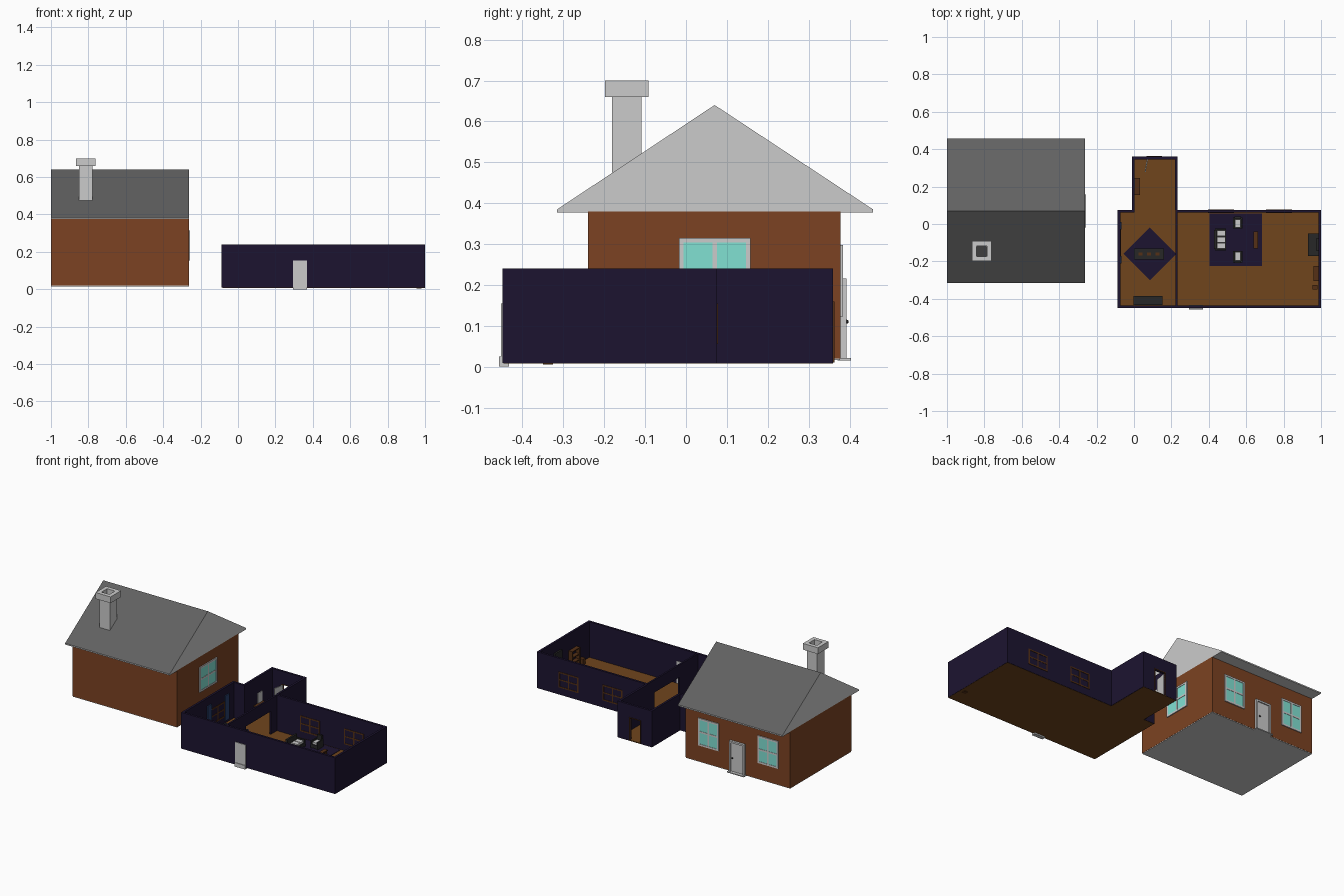
import bpy, bmesh, math
from mathutils import Matrix, Vector

if "Cube" in bpy.data.objects:
    bpy.data.objects.remove(bpy.data.objects["Cube"])


def mat(name, c):
    m = bpy.data.materials.new(name)
    m.diffuse_color = (*c, 1)
    m.use_nodes = True
    m.node_tree.nodes["Principled BSDF"].inputs["Base Color"].default_value = m.diffuse_color
    return m


BRICK = mat("brick", (.2, .055, .016))
SLATE = mat("slate", (.12, .12, .12))
GLASS = mat("teal_glass", (.22, .75, .65))
NAVY = mat("navy", (.012, .007, .03))
WOOD = mat("floor_wood", (.16, .06, .012))
TIMBER = mat("dark_timber", (.09, .03, .008))
DARK = mat("charcoal", (.02, .02, .02))
BLUE = mat("curtain_blue", (.02, .05, .15))


def finish(name, bm, m=None):
    me = bpy.data.meshes.new(name)
    bmesh.ops.recalc_face_normals(bm, faces=bm.faces)
    bm.to_mesh(me)
    bm.free()
    ob = bpy.data.objects.new(name, me)
    bpy.context.collection.objects.link(ob)
    if m:
        me.materials.append(m)
    return ob


def boxes(name, dims, m=None, M=Matrix()):
    """One object made of (x0, x1, y0, y1, z0, z1) boxes, moved by M."""
    bm = bmesh.new()
    for x0, x1, y0, y1, z0, z1 in dims:
        T = (Matrix.Translation(((x0 + x1) / 2, (y0 + y1) / 2, (z0 + z1) / 2))
             @ Matrix.Diagonal((x1 - x0, y1 - y0, z1 - z0, 1)))
        bmesh.ops.create_cube(bm, size=1, matrix=M @ T)
    return finish(name, bm, m)


def place(x, y, z=0, deg=0):
    return Matrix.Translation((x, y, z)) @ Matrix.Rotation(math.radians(deg), 4, 'Z')


def window(name, M, w, h, d, f, frame, glass):
    """Four-pane window, centred, local y is the wall normal."""
    a, b, t = w / 2, h / 2, f / 2
    boxes(name + "_frame", [(-a, -a + f, -d, d, -b, b), (a - f, a, -d, d, -b, b),
                            (-a + f, a - f, -d, d, b - f, b), (-a + f, a - f, -d, d, -b, -b + f),
                            (-t, t, -d, d, -b + f, b - f), (-a + f, a - f, -d * .9, d * .9, -t, t)], frame, M)
    boxes(name + "_panes", [(-a + f / 2, a - f / 2, -d * .6, d * .6, -b + f / 2, b - f / 2)], glass, M)


# Brick house body
boxes("house_walls", [(-1, -.262, -.24, .378, .02, .38)], BRICK)
boxes("house_base", [(-.999, -.263, -.239, .377, .016, .02)])

# Gabled roof: light ends, slate slopes
bm = bmesh.new()
prof = [(-.315, .377), (.457, .377), (.457, .385), (.07, .64), (-.315, .385)]
f = bm.faces.new([bm.verts.new((-1, y, z)) for y, z in prof])
g = bmesh.ops.extrude_face_region(bm, geom=[f])
bmesh.ops.translate(bm, vec=(.738, 0, 0), verts=[v for v in g['geom'] if isinstance(v, bmesh.types.BMVert)])
roof = finish("roof", bm)
roof.data.materials.append(None)
roof.data.materials.append(SLATE)
for p in roof.data.polygons:
    if p.normal.z > .3:
        p.material_index = 1


# Hollow chimney stack and cap
def tube(name, cx, cy, r, hole, z0, z1):
    boxes(name, [(cx - r, cx - hole, cy - r, cy + r, z0, z1), (cx + hole, cx + r, cy - r, cy + r, z0, z1),
                 (cx - hole, cx + hole, cy - r, cy - hole, z0, z1),
                 (cx - hole, cx + hole, cy + hole, cy + r, z0, z1)])


tube("chimney_stack", -.814, -.145, .036, .025, .475, .66)
tube("chimney_cap", -.814, -.145, .053, .028, .66, .7)

# House windows
window("side_window", place(-.262, .07, .235, 90), .175, .16, .006, .011, None, GLASS)
for i, x in enumerate((-.425, -.845)):
    window(f"back_window_{i}", place(x, .378, .21), .145, .175, .006, .011, None, GLASS)

# House door with casing, step and knob
boxes("house_door", [(-.672, -.588, .37, .385, .022, .205)])
boxes("house_door_casing", [(-.683, -.672, .37, .392, .02, .216), (-.588, -.577, .37, .392, .02, .216),
                            (-.672, -.588, .37, .392, .205, .216)])
boxes("house_door_step", [(-.69, -.57, .37, .403, .015, .021)])
bm = bmesh.new()
bmesh.ops.create_uvsphere(bm, u_segments=10, v_segments=6, radius=.005, matrix=place(-.602, .393, .11))
finish("house_door_knob", bm, DARK)

# Open-topped interior: floor and walls
T, Z0, Z1 = .014, .009, .24
boxes("interior_floor", [(-.084, .999, -.446, .074, .008, .013), (-.009, .229, .074, .359, .008, .013)], WOOD)
boxes("interior_walls", [
    (-.087, 1, -.449, -.449 + T, Z0, Z1), (1 - T, 1, -.435, .076, Z0, Z1),
    (-.087, -.087 + T, -.435, .076, Z0, Z1), (-.073, -.012 + T, .076 - T, .076, Z0, Z1),
    (.222, 1 - T, .076 - T, .076, Z0, Z1),
    (-.012, -.012 + T, .076, .36, Z0, Z1), (.232 - T, .232, .076, .36, Z0, Z1),
    # hall end wall around its doorway
    (.002, .07, .36 - T, .36, Z0, Z1), (.145, .218, .36 - T, .36, Z0, Z1), (.07, .145, .36 - T, .36, .155, Z1),
    # room divider around its opening
    (.221, .232, -.435, -.25, Z0, Z1), (.221, .232, 0, .062, Z0, Z1), (.221, .232, -.25, 0, .16, Z1)], NAVY)
boxes("front_door", [(.295, .37, -.453, -.433, .01, .155)])
boxes("front_door_sill", [(.295, .37, -.457, -.433, 0, .025)])
boxes("hall_door", [(0, .07, -.003, .003, .013, .153)], None, place(.072, .348, 0, -100))
boxes("hall_door_frame", [(.066, .07, .344, .363, .01, .159), (.145, .149, .344, .363, .01, .159),
                          (.07, .145, .344, .363, .155, .159)], TIMBER)

# Interior windows
for i, (x, y, r) in enumerate(((.465, .069, 0), (.775, .069, 0), (-.08, -.1, 90))):
    window(f"room_window_{i}", place(x, y, .105, r), .14, .1, .0095, .008, TIMBER, None)
boxes("curtains", [(-.073, -.066, -.21, -.17, .03, .19), (-.073, -.066, -.03, .01, .03, .19)], BLUE)

# Rugs
boxes("living_rug", [(.405, .685, -.225, .055, .013, .016)], NAVY)
boxes("dining_rug", [(-.1, .1, -.1, .1, .013, .016)], NAVY, place(.085, -.16, 0, 45))


# Tables: top plus four legs
def table(name, x, y, w, d, h, m):
    a, b, t = w / 2, d / 2, .006
    legs = [(sx * (a - t) - t / 2, sx * (a - t) + t / 2, sy * (b - t) - t / 2, sy * (b - t) + t / 2, .013, h - .006)
            for sx in (-1, 1) for sy in (-1, 1)]
    boxes(name, legs + [(-a, a, -b, b, h - .006, h)], m, place(x, y))


table("dining_table", .08, -.16, .16, .06, .075, DARK)
table("coffee_table", .65, -.085, .024, .09, .045, TIMBER)
table("hall_table", .017, .2, .03, .09, .075, TIMBER)
for x in (.035, .08, .125):
    boxes("place_setting", [(x - .01, x + .01, -.168, -.152, .075, .079)], TIMBER)


# Seats: dark body with pale cushions, facing local +x
def seat(name, M, w, n):
    a = w / 2
    boxes(name + "_body", [(-.03, .03, -a, a, .02, .042), (-.034, -.022, -a, a, .02, .085),
                           (-.03, .03, -a - .008, -a, .013, .062), (-.03, .03, a, a + .008, .013, .062)], DARK, M)
    c = w / n
    boxes(name + "_cushions", [(-.019, .025, -a + c * i + .002, -a + c * (i + 1) - .002, .042, .054)
                               for i in range(n)], None, M)


seat("sofa", place(.463, -.083), .1, 3)
seat("armchair_back", place(.555, .005, 0, -90), .034, 1)
seat("armchair_front", place(.555, -.175, 0, 90), .034, 1)

# Fireplace, shelf unit, sideboard, mirror and stool
boxes("fireplace", [(.94, .986, -.165, -.14, .013, .085), (.94, .986, -.08, -.055, .013, .085),
                    (.93, .986, -.17, -.05, .085, .097), (.955, .986, -.14, -.08, .013, .085),
                    (.975, .986, -.145, -.075, .097, .175)], DARK)
boxes("shelf_unit", [(.96, .986, -.305, -.298, .013, .135), (.96, .986, -.232, -.225, .013, .135)]
      + [(.96, .986, -.298, -.232, z, z + .006) for z in (.02, .055, .09, .129)], TIMBER)
boxes("sideboard", [(0, .15, -.434, -.39, .02, .075), (-.003, .153, -.434, -.386, .075, .081)], DARK)
boxes("hall_mirror", [(.002, .006, .195, .24, .07, .14)])
boxes("corner_stool", [(.955, .98, -.35, -.325, 0.005, .05)], TIMBER)
